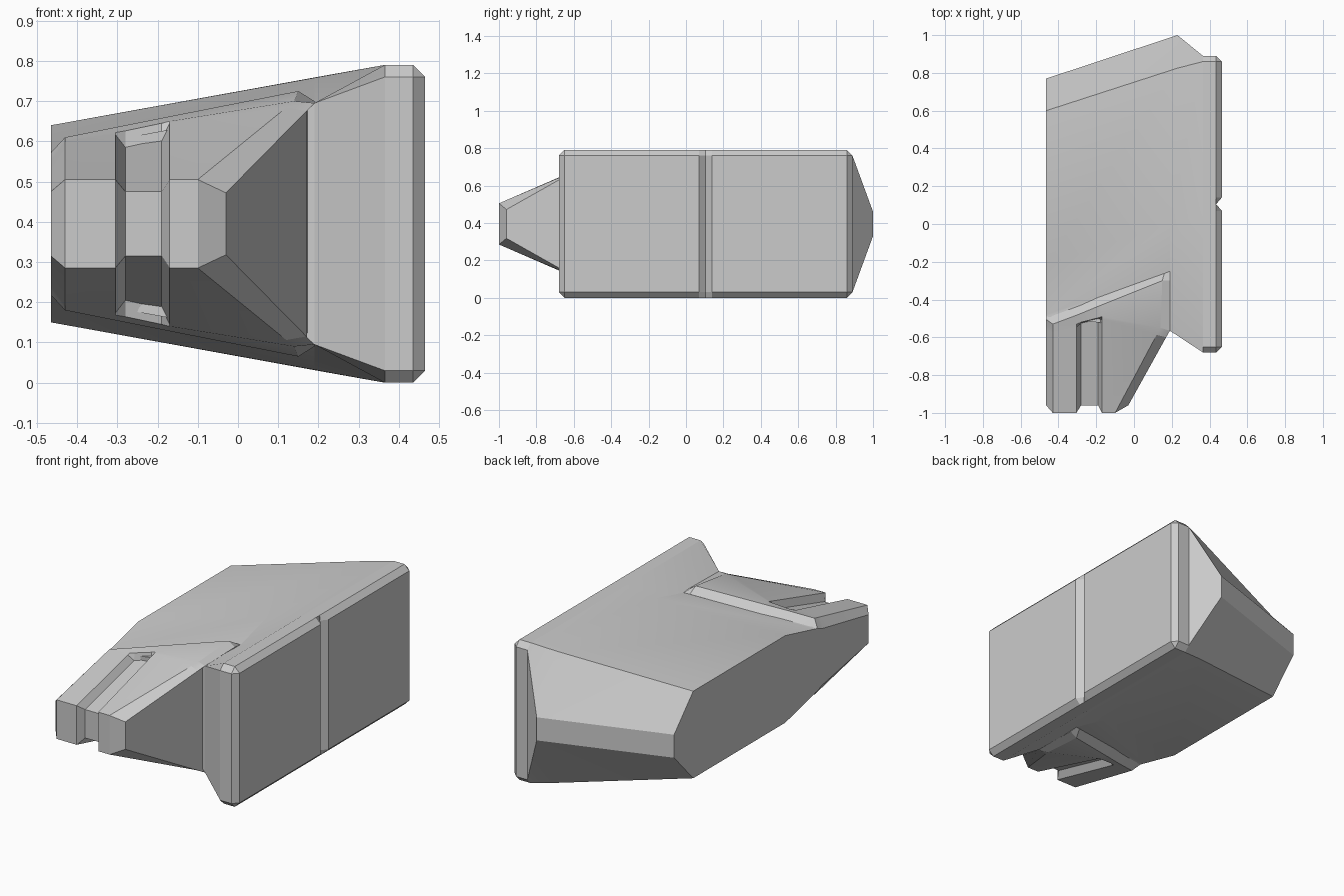
import bpy, bmesh, math

if "Cube" in bpy.data.objects:
    bpy.data.objects.remove(bpy.data.objects["Cube"])

MID = 0.395  # height of the horizontal symmetry plane


def finish(bm, name):
    bmesh.ops.remove_doubles(bm, verts=bm.verts, dist=0.0005)
    bmesh.ops.recalc_face_normals(bm, faces=bm.faces)
    mesh = bpy.data.meshes.new(name)
    bm.to_mesh(mesh)
    bm.free()
    obj = bpy.data.objects.new(name, mesh)
    bpy.context.collection.objects.link(obj)
    return obj


def mirrored_slab(name, columns):
    """Solid from a grid of top points, mirrored in z and closed round the rim."""
    bm = bmesh.new()
    top = [[bm.verts.new(p) for p in col] for col in columns]
    low = [[bm.verts.new((x, y, 2 * MID - z)) for x, y, z in col] for col in columns]
    n, m = len(columns), len(columns[0])
    for g in (top, low):
        for i in range(n - 1):
            for j in range(m - 1):
                bm.faces.new((g[i][j], g[i + 1][j], g[i + 1][j + 1], g[i][j + 1]))
    for i in range(n - 1):
        for j in (0, m - 1):
            bm.faces.new((top[i][j], top[i + 1][j], low[i + 1][j], low[i][j]))
    for i in (0, n - 1):
        bm.faces.new(top[i] + low[i][::-1])
    return finish(bm, name)


# Main wedge body: columns left to right, points front to back
body = mirrored_slab("main_body", [
    [(-.465, -.49, .575), (-.465, -.48, .577), (-.465, -.22, .64),
     (-.465, .60, .64), (-.465, .77, .46)],
    [(.19, -.565, .695), (.19, -.25, .695), (.19, 0, .758),
     (.23, .825, .766), (.23, 1.0, .46)],
    [(.365, -.68, .76), (.365, -.65, .79), (.365, .06, .79),
     (.365, .86, .79), (.365, .89, .76)],
])


# Raised front nose with chamfered rim and a slot wrapping over it
def straight(x, front, inner, rim, edge, base):
    return [(x, y, z) for y, z in (front, inner, rim, edge, base)]


FRONT, DEEP = (-1, .505), (-.96, .475)
nose = mirrored_slab("nose", [
    straight(-.465, DEEP, (-.56, .552), (-.54, .557), (-.505, .572), (-.49, .575)),
    straight(-.43, FRONT, (-.575, .60), (-.555, .604), (-.53, .61), (-.48, .578)),
    straight(-.305, FRONT, (-.545, .617), (-.53, .622), (-.483, .635), (-.435, .602)),
    straight(-.28, DEEP, (-.525, .585), (-.52, .626), (-.473, .640), (-.425, .606)),
    straight(-.19, DEEP, (-.505, .605), (-.497, .645), (-.436, .658), (-.388, .625)),
    straight(-.17, FRONT, (-.505, .645), (-.49, .65), (-.428, .662), (-.38, .628)),
    [(-.10, -1, .505), (.12, -.587, .684), (.14, -.55, .70),
     (.15, -.30, .725), (.16, -.262, .690)],
    [(-.03, -.96, .472), (.17, -.60, .675), (.19, -.565, .695),
     (.19, -.30, .70), (.19, -.25, .695)],
])

# Chamfered side plate, lofted along y, with a V groove across its face
bm = bmesh.new()
C = .03
stations = [(-.68, .435, C), (-.65, .465, 0), (.07, .465, 0), (.105, .435, 0),
            (.14, .465, 0), (.86, .465, 0), (.89, .435, C)]
rings = []
for y, xm, zi in stations:
    prof = [(.365, zi), (.435, zi), (xm, C), (xm, .79 - C), (.435, .79 - zi), (.365, .79 - zi)]
    rings.append([bm.verts.new((x, y, z)) for x, z in prof])
for a, b in zip(rings, rings[1:]):
    for k in range(6):
        bm.faces.new((a[k], a[(k + 1) % 6], b[(k + 1) % 6], b[k]))
bm.faces.new(rings[0])
bm.faces.new(rings[-1])
finish(bm, "side_plate")

# Soft shading over the shallow folds of the body and nose
for obj in (body, nose):
    bpy.ops.object.select_all(action='DESELECT')
    obj.select_set(True)
    bpy.context.view_layer.objects.active = obj
    bpy.ops.object.shade_smooth_by_angle(angle=math.radians(20))
